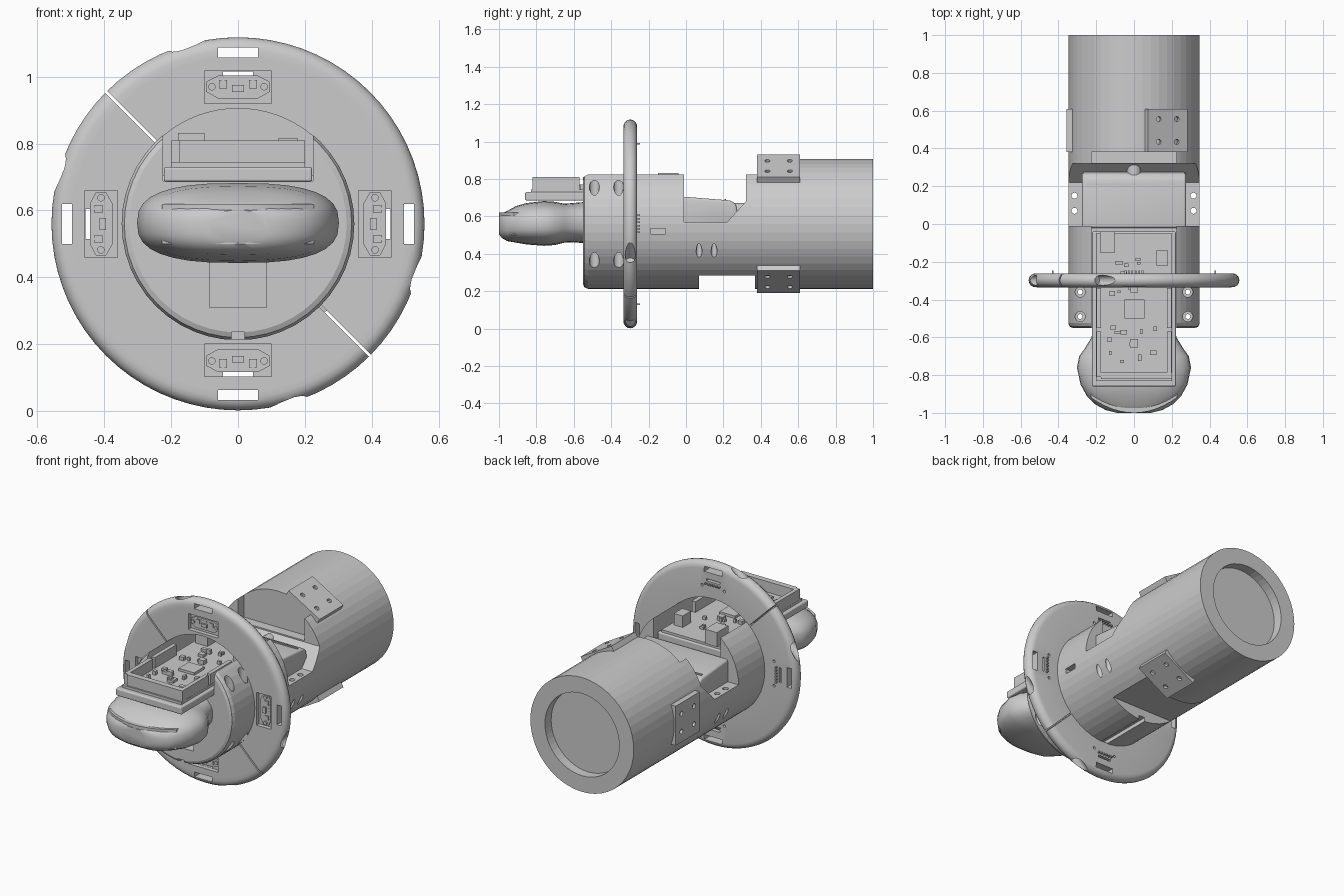
import bpy, bmesh, math, random
from mathutils import Matrix, Vector

if "Cube" in bpy.data.objects:
    bpy.data.objects.remove(bpy.data.objects["Cube"])

CZ = 0.56  # height of the main axis
random.seed(4)


def make(name, bm, bevel=0.0, smooth=False):
    if bevel:
        bmesh.ops.bevel(bm, geom=bm.edges[:], offset=bevel, segments=3, affect='EDGES', profile=0.5)
    bmesh.ops.recalc_face_normals(bm, faces=bm.faces[:])
    me = bpy.data.meshes.new(name)
    bm.to_mesh(me)
    bm.free()
    ob = bpy.data.objects.new(name, me)
    bpy.context.collection.objects.link(ob)
    if smooth:
        soften(ob)
    return ob


def soften(ob):
    bpy.ops.object.select_all(action='DESELECT')
    ob.select_set(True)
    bpy.context.view_layer.objects.active = ob
    bpy.ops.object.shade_smooth_by_angle(angle=math.radians(35))


def box(name, x0, x1, y0, y1, z0, z1, bevel=0.0):
    bm = bmesh.new()
    m = Matrix.Translation(((x0 + x1) / 2, (y0 + y1) / 2, (z0 + z1) / 2)) @ Matrix.Diagonal((x1 - x0, y1 - y0, z1 - z0, 1))
    bmesh.ops.create_cube(bm, size=1, matrix=m)
    return make(name, bm, bevel)


def rod(name, a, b, r, seg=16):
    a, b = Vector(a), Vector(b)
    bm = bmesh.new()
    m = Matrix.Translation((a + b) / 2) @ (b - a).to_track_quat('Z', 'Y').to_matrix().to_4x4()
    bmesh.ops.create_cone(bm, cap_ends=True, segments=seg, radius1=r, radius2=r, depth=(b - a).length, matrix=m)
    return make(name, bm)


def prism(name, pts, half, bevel=0.0):
    """Side profile (y, z) extruded across x."""
    bm = bmesh.new()
    f = bm.faces.new([bm.verts.new((-half, y, z)) for y, z in pts])
    new = bmesh.ops.extrude_face_region(bm, geom=[f])['geom']
    bmesh.ops.translate(bm, verts=[g for g in new if isinstance(g, bmesh.types.BMVert)], vec=(2 * half, 0, 0))
    return make(name, bm, bevel, bevel > 0)


def lathe(name, pts, seg, closed):
    """Profile (radius, y) turned about the main axis."""
    bm = bmesh.new()
    v = [bm.verts.new((0, y, r)) for r, y in pts]
    e = [bm.edges.new(p) for p in zip(v, v[1:] + v[:1] if closed else v[1:])]
    bmesh.ops.spin(bm, geom=v + e, cent=(0, 0, 0), axis=(0, 1, 0), angle=2 * math.pi, steps=seg)
    bmesh.ops.remove_doubles(bm, verts=bm.verts[:], dist=1e-5)
    bmesh.ops.translate(bm, verts=bm.verts[:], vec=(0, 0, CZ))
    return make(name, bm)


def turn(ob, deg):
    """Move a part built along +z from the origin around the main axis."""
    ob.data.transform(Matrix.Translation((0, 0, CZ)) @ Matrix.Rotation(math.radians(deg), 4, 'Y'))
    return ob


def cut(ob, *cutters):
    bpy.context.view_layer.objects.active = ob
    for c in cutters:
        c.hide_render = True
        m = ob.modifiers.new('cut', 'BOOLEAN')
        m.operation, m.solver, m.object = 'DIFFERENCE', 'EXACT', c
        bpy.ops.object.modifier_apply(modifier=m.name)
        bpy.data.objects.remove(c)


# Main tubular housing
R = 0.348
housing = lathe('tube_housing', [(0, -.55), (.325, -.55), (.34, -.543), (R, -.525), (R, 1), (.25, 1), (.25, .94), (0, .94)], 48, False)
cut(housing,
    prism('c', [(-.01, .57), (.22, .57), (.32, .68), (.32, 1), (-.01, 1)], .5),   # side ledges
    box('c', -.225, .225, -.7, .38, .688, 1.1),                                   # board channel
    box('c', -.5, .5, .07, .37, .1, .285),                                        # flat underside
    box('c', -.085, .085, -.6, -.4, .31, .5),                                     # front pocket
    box('c', -.02, .02, -.6, .1, .15, .237),                                      # bottom groove
    box('c', .3, .5, -.19, -.11, .505, .535))                                     # cable port
for s in (-1, 1):
    for y in (-.49, -.36):
        x = s * .285
        cut(housing, rod('c', (x, y, 0), (x, y, 1), .013), rod('c', (x, y, .7), (x, y, 1), .027),
            rod('c', (x, y, .1), (x, y, .42), .027))
    for y in (.07, .15):
        cut(housing, rod('c', (s * .315, y, .1), (s * .315, y, 1), .016))

# Mounting plates on the rear tube
for a in (30, 150, 270):
    plate = box('mount_plate', -.12, .12, .38, .61, .3, .358)
    for x in (-.055, .055):
        for y in (.435, .555):
            cut(plate, rod('c', (x, y, .335), (x, y, .4), .014))
    turn(plate, a)

# Sensor ring with a rounded rim
prof = [(.345, -.335), (.5, -.335)]
prof += [(.52 + .038 * math.cos(t), -.298 + .037 * math.sin(t)) for t in [math.radians(-90 + 22.5 * i) for i in range(9)]]
prof += [(.345, -.261)]
ring = lathe('sensor_ring', prof, 72, True)
for a in (-45, 135):
    cut(ring, turn(box('c', -.004, .004, -.5, -.1, .3, .7), a))
    for s in (-1, 1):
        cut(ring, turn(rod('c', (s * .2, -.298, .485), (s * .5, -.298, .485), .027), a))
for a in (0, 90, 180, 270):
    cut(ring, turn(box('c', -.06, .06, -.5, -.1, .497, .527), a),
        turn(box('c', -.1, .1, -.5, -.31, .36, .457), a),
        turn(box('c', -.045, .045, -.5, -.1, .443, .456), a))
    for s in (-1, 1):
        cut(ring, turn(rod('c', (s * .075, -.4, .41), (s * .075, -.2, .41), .008), a))
    # Small sensor board in each pocket
    bm = bmesh.new()
    out = [(-.095, .395), (-.06, .375), (.06, .375), (.095, .395), (.095, .425), (.06, .443), (-.06, .443), (-.095, .425)]
    f = bm.faces.new([bm.verts.new((x, -.309, z)) for x, z in out])
    g = bmesh.ops.extrude_face_region(bm, geom=[f])['geom']
    bmesh.ops.translate(bm, verts=[v for v in g if isinstance(v, bmesh.types.BMVert)], vec=(0, -.009, 0))
    turn(make('sensor_board', bm), a)
    turn(box('sensor_chip', -.018, .018, -.328, -.317, .395, .415), a)
    for s in (-1, 1):
        turn(rod('sensor_screw', (s * .078, -.326, .41), (s * .078, -.312, .41), .011), a)
        turn(box('sensor_part', s * .045 - .012, s * .045 + .012, -.324, -.317, .405, .43), a)
    for i in range(6):
        x = -.045 + i * .018
        turn(box('sensor_pin', x - .004, x + .004, -.32, -.245, .425, .433), a)
soften(ring)

# Scanner head: lofted rounded sections (y, half width, bottom, top)
secs = [(-1, .09, .505, .6), (-.985, .15, .485, .615), (-.955, .205, .468, .63), (-.91, .25, .46, .655),
        (-.85, .283, .45, .672), (-.76, .302, .443, .682), (-.7, .29, .447, .678), (-.65, .255, .46, .668),
        (-.6, .225, .462, .672), (-.53, .21, .455, .678)]
bm = bmesh.new()
rings = []
for y, w, lo, hi in secs:
    loop = []
    for i in range(32):
        c, s = math.cos(i * math.pi / 16), math.sin(i * math.pi / 16)
        x = math.copysign(abs(c) ** .75, c) * w
        z = math.copysign(abs(s) ** .75, s) * (hi - lo) / 2
        loop.append(bm.verts.new((x, y, (hi + lo) / 2 + z)))
    rings.append(loop)
for p, q in zip(rings, rings[1:]):
    for i in range(32):
        bm.faces.new((p[i], p[(i + 1) % 32], q[(i + 1) % 32], q[i]))
bm.faces.new(rings[0])
bm.faces.new(rings[-1])
make('scanner_head', bm, smooth=True)

# Curved scanner window
bm = bmesh.new()
cols = []
for i in range(13):
    x = -.228 + i * .038
    y = -1.0 + 1.55 * x * x
    cols.append([bm.verts.new(p) for p in ((x, y, .5), (x, y, .62), (x, y + .06, .62), (x, y + .06, .5))])
for p, q in zip(cols, cols[1:]):
    for i in range(4):
        bm.faces.new((p[i], p[(i + 1) % 4], q[(i + 1) % 4], q[i]))
bm.faces.new(cols[0])
bm.faces.new(cols[-1])
make('scanner_window', bm, smooth=True)

# Scanner rear body and cable
prism('scanner_back', [(-.02, .55), (.24, .55), (.28, .6), (.268, .665), (.24, .685), (-.02, .706)], .275, .012)
box('scanner_back_band', -.255, .255, .205, .215, .66, .694)
rod('scanner_cable', (0, .26, .635), (0, .34, .635), .038)

# Controller tray, board and headers
box('board_tray', -.222, .222, -.86, -.04, .685, .73, .008)
box('circuit_board', -.2, .2, -.83, -.05, .73, .745)
for s in (-1, 1):
    x = s * .187
    for y0, y1 in ((-.81, -.57), (-.55, -.34)):
        box('pin_header', x - .012, x + .012, y0, y1, .745, .81)
box('front_header', -.175, .2, -.82, -.785, .745, .81)
box('usb_socket', -.18, -.1, -.15, -.04, .745, .832)
box('power_socket', .12, .18, -.22, -.14, .745, .815)
box('main_chip', -.05, .055, -.5, -.4, .745, .76)
box('second_chip', -.02, .02, -.655, -.61, .745, .76)
for i in range(22):
    x, y = random.uniform(-.15, .15), random.choice((random.uniform(-.38, -.18), random.uniform(-.74, -.54)))
    w, d, h = (random.uniform(.006, .02) for _ in range(3))
    box('board_component', x - w, x + w, y - d, y + d, .744, .752 + h)
